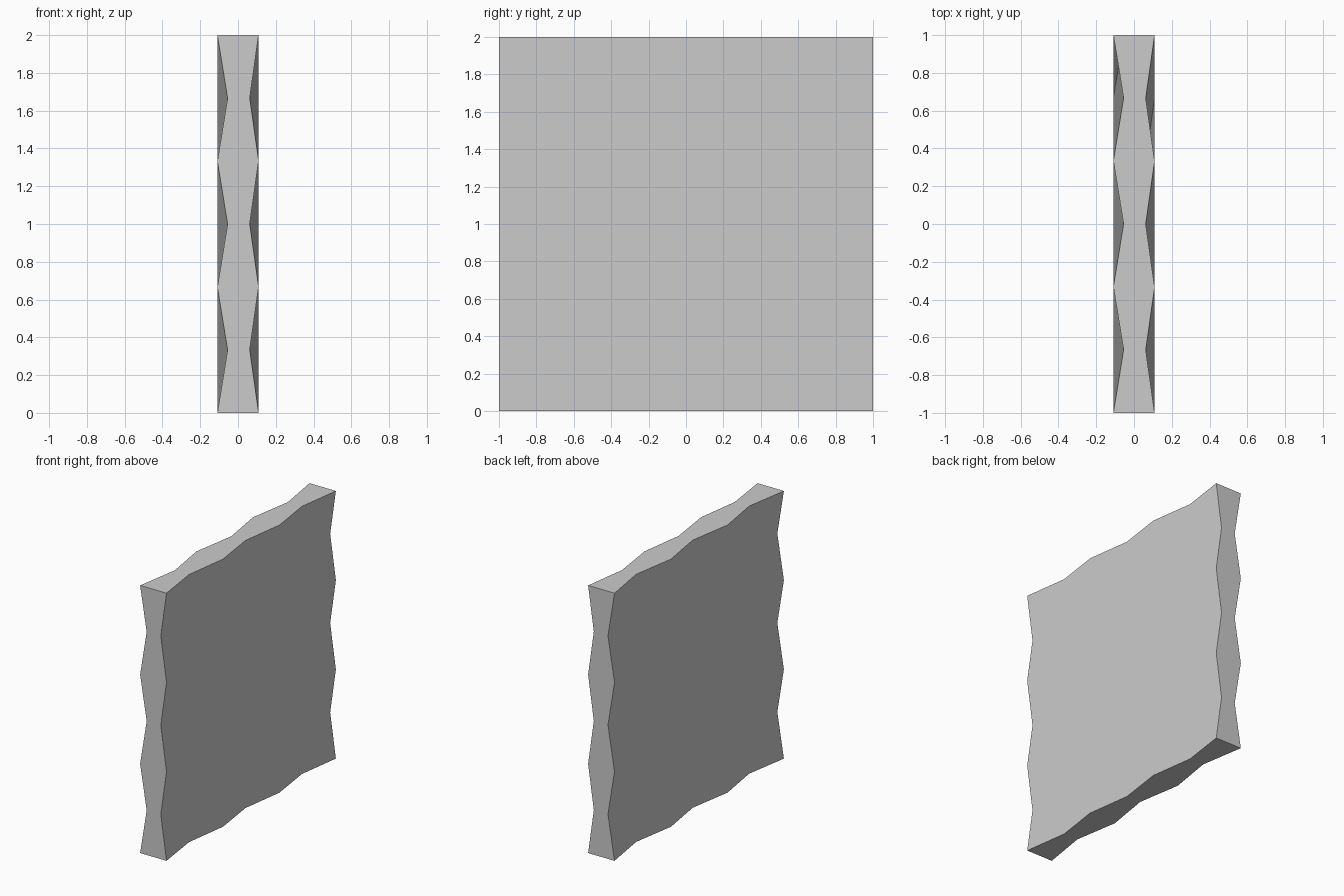
import bpy
import bmesh

if "Cube" in bpy.data.objects:
    bpy.data.objects.remove(bpy.data.objects["Cube"])

N = 6              # cells along each long edge
X_OUT = 0.109      # distance of the raised points from the middle
NOTCH_L, NOTCH_R = -0.055, 0.062   # depth of the sunken points

bm = bmesh.new()


def rippled_sheet(out_x, notch_x):
    """Grid in the YZ plane whose points alternate like a checkerboard."""
    return [[bm.verts.new((notch_x if (i + j) % 2 else out_x,
                           -1 + 2 * i / N, 2 * j / N))
             for j in range(N + 1)] for i in range(N + 1)]


def outline(g):
    """Border points of a grid, in order around the square."""
    return ([g[i][0] for i in range(N)] + [g[N][j] for j in range(N)]
            + [g[i][N] for i in range(N, 0, -1)] + [g[0][j] for j in range(N, 0, -1)])


left = rippled_sheet(-X_OUT, NOTCH_L)
right = rippled_sheet(X_OUT, NOTCH_R)

# large dimpled faces
for i in range(N):
    for j in range(N):
        for g, step in ((right, 1), (left, -1)):
            quad = [g[i][j], g[i + 1][j], g[i + 1][j + 1], g[i][j + 1]]
            bm.faces.new(quad[::step])

# narrow zigzag sides
a, b = outline(left), outline(right)
for k in range(4 * N):
    n = (k + 1) % (4 * N)
    bm.faces.new([a[k], a[n], b[n], b[k]])

bm.normal_update()
mesh = bpy.data.meshes.new("rippled_slab")
bm.to_mesh(mesh)
bm.free()
slab = bpy.data.objects.new("rippled_slab", mesh)
bpy.context.collection.objects.link(slab)
